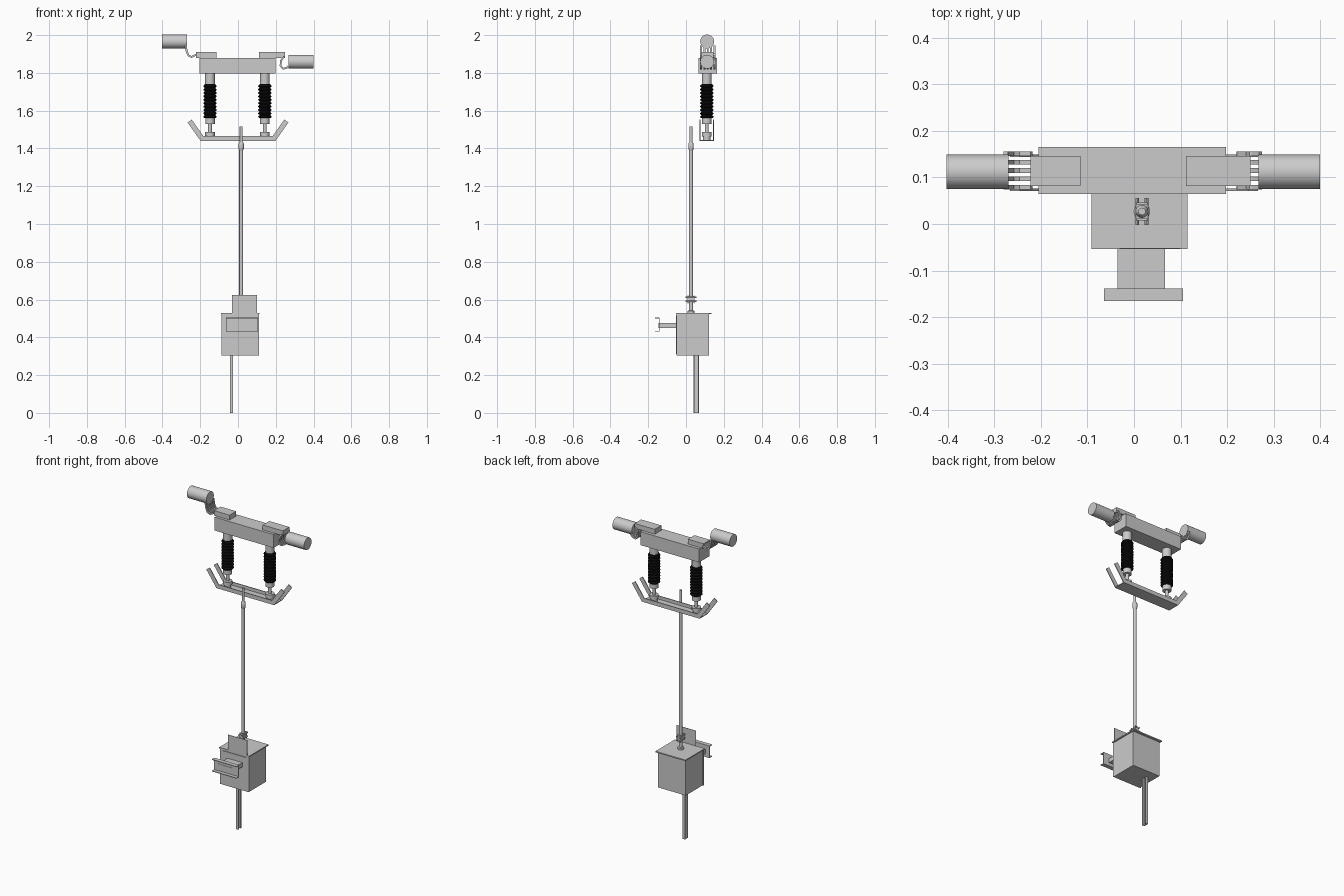
import bpy, bmesh, math
from mathutils import Vector

if "Cube" in bpy.data.objects:
    bpy.data.objects.remove(bpy.data.objects["Cube"])

YC = 0.113  # depth axis of the upper assembly


def add(name, bm, smooth=False, mat=None):
    bmesh.ops.recalc_face_normals(bm, faces=bm.faces)
    me = bpy.data.meshes.new(name)
    bm.to_mesh(me)
    bm.free()
    ob = bpy.data.objects.new(name, me)
    bpy.context.collection.objects.link(ob)
    if mat:
        me.materials.append(mat)
    if smooth:
        bpy.ops.object.select_all(action='DESELECT')
        ob.select_set(True)
        bpy.context.view_layer.objects.active = ob
        bpy.ops.object.shade_smooth_by_angle(angle=math.radians(35))
    return ob


def box(name, x, y, z):
    bm = bmesh.new()
    bmesh.ops.create_cube(bm, size=1)
    for v in bm.verts:
        v.co = Vector([(r[0] + r[1]) / 2 + c * (r[1] - r[0]) for c, r in zip(v.co, (x, y, z))])
    return add(name, bm)


def lathe(name, centre, profile, axis='Z', n=24, mat=None):
    """Closed turned part from (radius, height) pairs."""
    bm = bmesh.new()
    rings = []
    for r, h in profile:
        ring = []
        for i in range(n):
            a = 2 * math.pi * i / n
            u, w = r * math.cos(a), r * math.sin(a)
            p = {'Z': (u, w, h), 'X': (h, u, w), 'Y': (u, h, w)}[axis]
            ring.append(bm.verts.new(Vector(p) + Vector(centre)))
        rings.append(ring)
    for a, b in zip(rings, rings[1:]):
        for i in range(n):
            bm.faces.new((a[i], a[(i + 1) % n], b[(i + 1) % n], b[i]))
    bm.faces.new(rings[0])
    bm.faces.new(rings[-1])
    return add(name, bm, True, mat)


def prism(name, pts, lo, hi, axis='Y'):
    """Extrude a closed outline: (x, z) along Y, (y, z) along X or (x, y) along Z."""
    bm = bmesh.new()
    place = {'Y': lambda p, t: (p[0], t, p[1]), 'X': lambda p, t: (t, p[0], p[1]),
             'Z': lambda p, t: (p[0], p[1], t)}[axis]
    a = [bm.verts.new(place(p, lo)) for p in pts]
    b = [bm.verts.new(place(p, hi)) for p in pts]
    bm.faces.new(a)
    bm.faces.new(b)
    for i in range(len(pts)):
        j = (i + 1) % len(pts)
        bm.faces.new((a[i], a[j], b[j], b[i]))
    return add(name, bm)


def strip(name, path, y0, y1, t):
    """Flat bar following a bent path in x, z."""
    P = [Vector(p) for p in path]
    left, right = [], []
    for i, p in enumerate(P):
        d = (P[min(i + 1, len(P) - 1)] - P[max(i - 1, 0)]).normalized()
        n = Vector((-d.y, d.x)) * t / 2
        left.append(p + n)
        right.append(p - n)
    return prism(name, left + right[::-1], y0, y1)


def channel(w0, w1, h0, h1, t):
    """C outline, web at w1, open toward w0."""
    return [(w0, h0), (w1, h0), (w1, h1), (w0, h1), (w0, h1 - t), (w1 - t, h1 - t),
            (w1 - t, h0 + t), (w0, h0 + t)]


black = bpy.data.materials.new("black_rubber")
black.diffuse_color = (0.005, 0.005, 0.005, 1)
black.use_nodes = True
black.node_tree.nodes["Principled BSDF"].inputs["Base Color"].default_value = black.diffuse_color

# Top beam and terminal pads
box("top_beam", (-0.205, 0.198), (0.065, 0.165), (1.797, 1.88))
box("left_pad", (-0.222, -0.115), (0.082, 0.146), (1.88, 1.91))
box("right_pad", (0.112, 0.25), (0.082, 0.146), (1.88, 1.91))

# End cylinders with bent contact fingers
arms = {
    "left": ((-0.403, -0.27), 1.966, [(-0.276, 1.945), (-0.272, 1.915), (-0.262, 1.892),
                                      (-0.246, 1.884), (-0.22, 1.897)]),
    "right": ((0.268, 0.4), 1.859, [(0.245, 1.888), (0.228, 1.865), (0.225, 1.838),
                                    (0.238, 1.822), (0.256, 1.826), (0.272, 1.842)]),
}
for side, ((x0, x1), z, path) in arms.items():
    lathe(side + "_end_cylinder", (0, 0.112, z), [(0.037, x0), (0.037, x1)], 'X')
    for i in range(5):
        y = 0.079 + 0.018 * i
        strip(f"{side}_finger_{i + 1}", path, y - 0.005, y + 0.005, 0.01)

# Ribbed insulators with end fittings
ribs = 10
for side, x in (("left", -0.148), ("right", 0.142)):
    c = (x, YC - 0.003, 0)
    lathe(side + "_upper_cap", c, [(0.026, 1.74), (0.026, 1.8)])
    prof = []
    step = 0.18 / ribs
    for i in range(ribs):
        z = 1.56 + i * step
        prof += [(0.029, z), (0.035, z + step * 0.3), (0.035, z + step * 0.55), (0.029, z + step * 0.85)]
    prof.append((0.029, 1.742))
    lathe(side + "_insulator", c, prof, mat=black)
    lathe(side + "_lower_cap", c, [(0.025, 1.53), (0.025, 1.562)])
    lathe(side + "_stud", c, [(0.01, 1.48), (0.01, 1.535)])
    lathe(side + "_foot", c, [(0.026, 1.464), (0.026, 1.486)])

# Trough: bottom web with two winged side plates
box("trough_web", (-0.198, 0.198), (0.071, 0.149), (1.44, 1.445))
half = [(0.198, 1.44), (0.267, 1.537), (0.245, 1.553), (0.183, 1.465)]
wing_outline = half + [(-x, z) for x, z in half[::-1]]
for name, y in (("front", 0.071), ("back", 0.144)):
    prism(name + "_trough_side", wing_outline, y, y + 0.005)
# Insulator seats inside the trough
for side, x in (("left", -0.148), ("right", 0.142)):
    lathe(side + "_seat", (x, 0.11, 0), [(0.02, 1.444), (0.02, 1.465)])

# Vertical drive rod
rod = (0.017, 0.027, 0)
lathe("drive_rod", rod, [(0.0105, 0.57), (0.0105, 1.41)], n=16)
lathe("rod_collar", rod, [(0.0105, 1.39), (0.014, 1.398), (0.014, 1.425), (0.008, 1.435)], n=16)
lathe("rod_tip", rod, [(0.008, 1.43), (0.008, 1.515)], n=16)
lathe("rod_socket", rod, [(0.018, 0.53), (0.018, 0.54), (0.011, 0.543), (0.011, 0.575)], n=16)
# Rod clamp: two cheeks and cross bolts
for name, y in (("front", 0.008), ("back", 0.042)):
    box(name + "_clamp_cheek", (0.005, 0.029), (y, y + 0.004), (0.58, 0.622))
for i, z in enumerate((0.59, 0.612)):
    for j, x in enumerate((0.007, 0.027)):
        lathe(f"clamp_bolt_{i}_{j}", (x, 0.027, z), [(0.004, -0.029), (0.004, 0.029)], 'Y', 8)
box("clamp_block", (0.007, 0.027), (0.01, 0.044), (0.585, 0.618))

# Control box
box("cabinet", (-0.083, 0.108), (-0.044, 0.122), (0.303, 0.525))
box("cabinet_lid", (-0.091, 0.115), (-0.054, 0.135), (0.523, 0.53))
box("cabinet_door_frame", (-0.088, 0.11), (-0.05, -0.044), (0.303, 0.523))
box("cabinet_door", (-0.068, 0.095), (-0.054, -0.05), (0.313, 0.515))
box("sign_plate", (-0.031, 0.1), (-0.054, -0.052), (0.525, 0.624))

# Mounting bracket: arm with channel rail
box("bracket_arm", (-0.035, 0.067), (-0.145, -0.05), (0.45, 0.477))
prism("bracket_rail", channel(-0.165, -0.139, 0.43, 0.505, 0.004), -0.064, 0.105, 'X')

# Lower support strip, a narrow channel
prism("lower_post", [(-0.042, 0.04), (-0.026, 0.04), (-0.026, 0.047), (-0.037, 0.047), (-0.037, 0.063),
                     (-0.026, 0.063), (-0.026, 0.07), (-0.042, 0.07)], 0, 0.305, 'Z')
